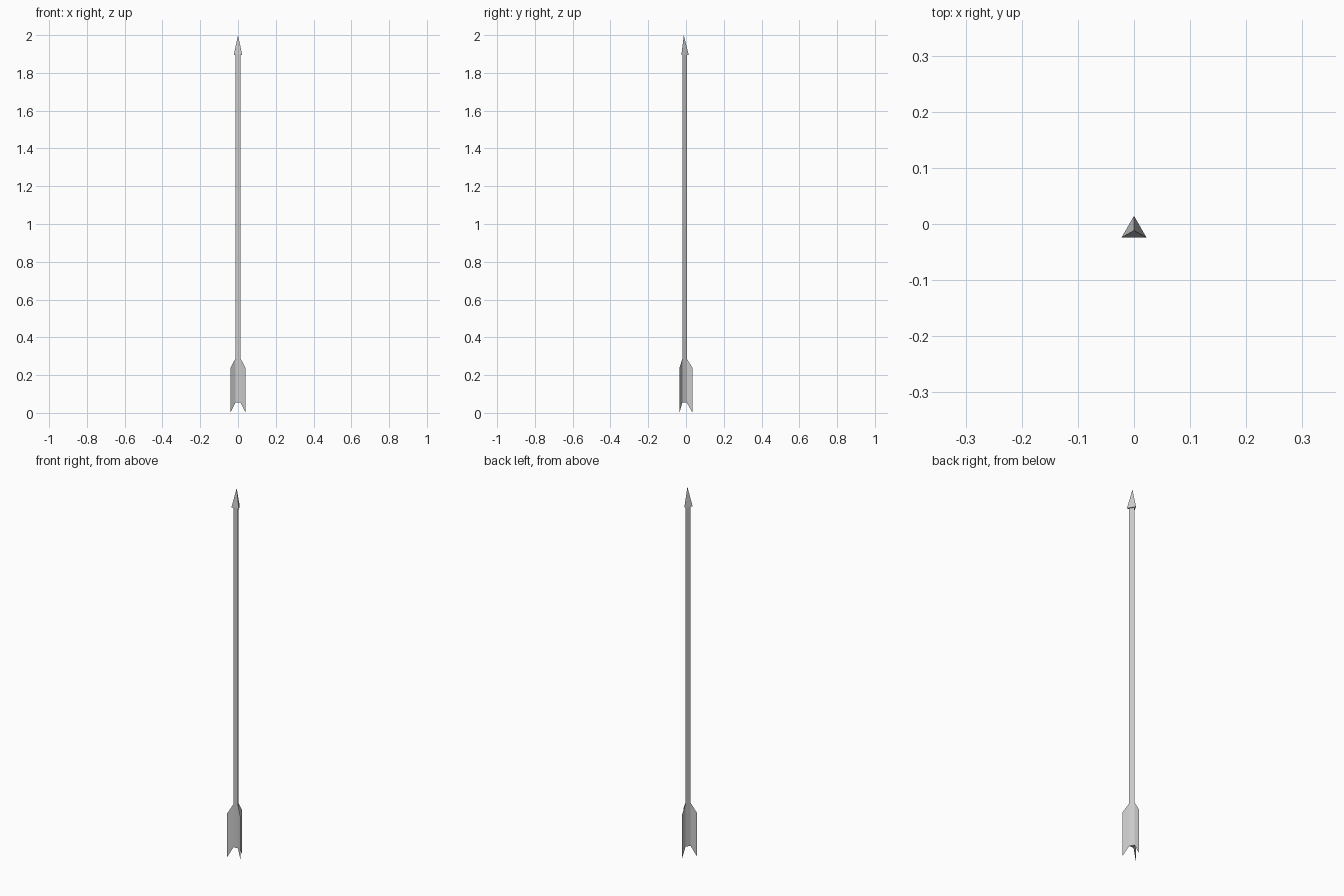
import bpy
from math import sin, cos, radians

if "Cube" in bpy.data.objects:
    bpy.data.objects.remove(bpy.data.objects["Cube"])

CY = -0.0115                      # arrow axis sits slightly forward
ANGLES = [radians(a) for a in (90, 210, 330)]


def point(angle, r, z):
    return (r * cos(angle), CY + r * sin(angle), z)


def make(name, verts, faces):
    mesh = bpy.data.meshes.new(name)
    mesh.from_pydata(verts, [], faces)
    mesh.update()
    obj = bpy.data.objects.new(name, mesh)
    bpy.context.collection.objects.link(obj)
    return obj


# Three-sided shaft
R = 0.0155
ring = [point(a, R, z) for z in (0.055, 1.9) for a in ANGLES]
make("shaft", ring, [(2, 1, 0), (3, 4, 5)] +
     [(i, (i + 1) % 3, (i + 1) % 3 + 3, i + 3) for i in range(3)])

# Pyramid arrowhead
base = [point(a, 0.026, 1.895) for a in ANGLES]
make("head", base + [(0, CY, 2.0)],
     [(2, 1, 0)] + [(i, (i + 1) % 3, 3) for i in range(3)])

# Thin feather vanes growing from the shaft edges
profile = [(R, 0.055), (0.0465, 0.0), (0.0465, 0.237), (R, 0.288)]
for n, a in enumerate(ANGLES):
    make(f"vane_{n + 1}", [point(a, r, z) for r, z in profile], [(0, 1, 2, 3)])
